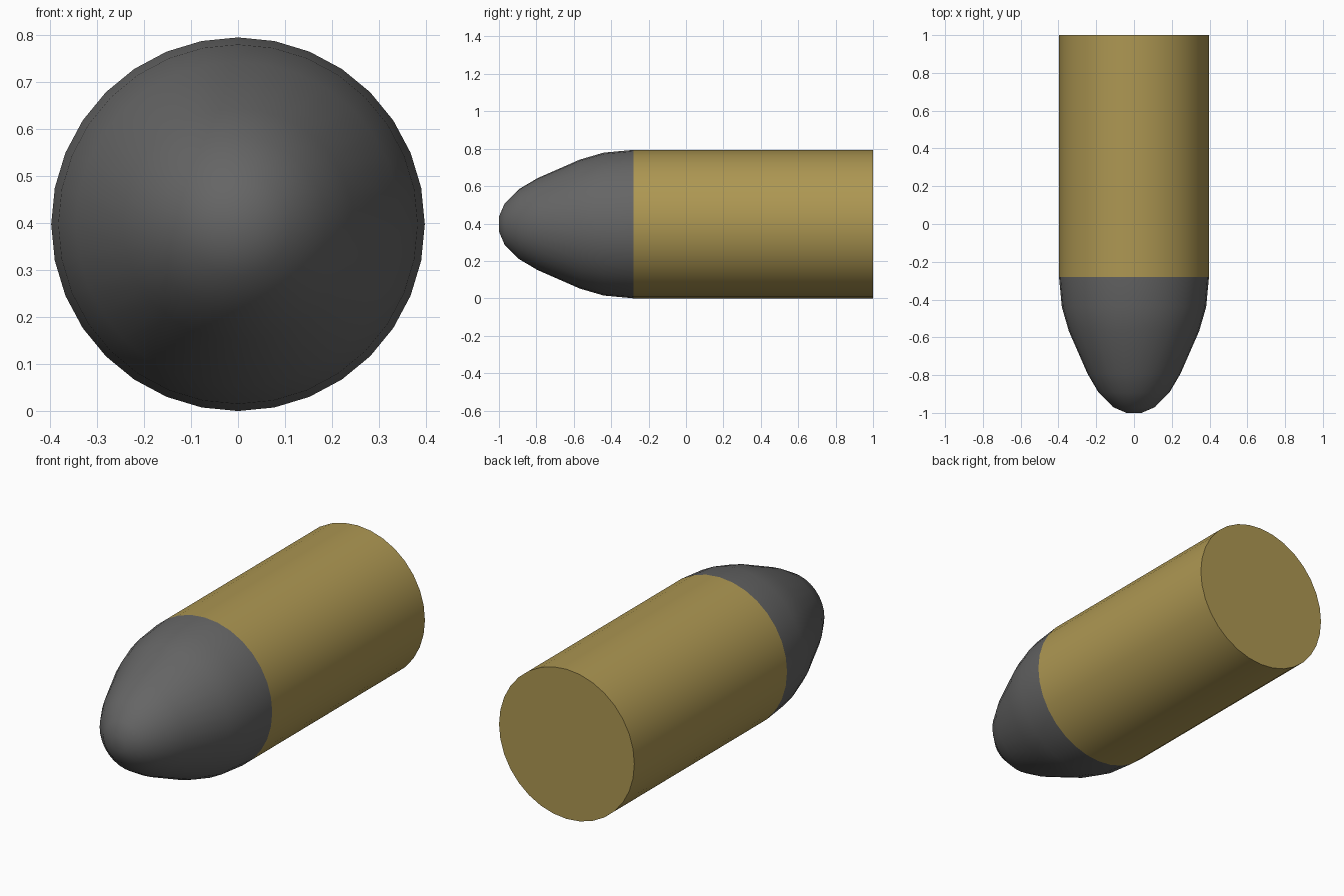
import bpy, math

if "Cube" in bpy.data.objects:
    bpy.data.objects.remove(bpy.data.objects["Cube"])

SIDES = 32
R = 0.397


def material(name, colour):
    m = bpy.data.materials.new(name)
    m.diffuse_color = (*colour, 1)
    m.use_nodes = True
    m.node_tree.nodes["Principled BSDF"].inputs["Base Color"].default_value = m.diffuse_color
    return m


def lathe(name, profile, mat, cap_front, cap_back):
    """Revolve (y, radius) points about the horizontal long axis."""
    verts, faces = [], []
    for y, r in profile:
        for i in range(SIDES):
            a = 2 * math.pi * i / SIDES
            verts.append((r * math.sin(a), y, R + r * math.cos(a)))
    for k in range(len(profile) - 1):
        for i in range(SIDES):
            j = (i + 1) % SIDES
            a, b = k * SIDES, (k + 1) * SIDES
            faces.append((a + i, a + j, b + j, b + i))
    last = (len(profile) - 1) * SIDES
    if cap_front:
        faces.append(tuple(reversed(range(SIDES))))
    if cap_back:
        faces.append(tuple(range(last, last + SIDES)))
    mesh = bpy.data.meshes.new(name)
    mesh.from_pydata(verts, [], faces)
    mesh.materials.append(mat)
    obj = bpy.data.objects.new(name, mesh)
    bpy.context.collection.objects.link(obj)
    bpy.ops.object.select_all(action='DESELECT')
    obj.select_set(True)
    bpy.context.view_layer.objects.active = obj
    bpy.ops.object.shade_smooth_by_angle(angle=math.radians(50))
    return obj


# Straight brass casing with a flat back
lathe("casing", [(-0.28, R), (1.0, R)],
      material("brass", (0.42, 0.31, 0.085)), False, True)

# Rounded dark nose
lathe("nose", [(-1.0, 0.04), (-0.97, 0.11), (-0.893, 0.187), (-0.793, 0.246),
               (-0.567, 0.345), (-0.44, 0.382), (-0.28, R)],
      material("lead", (0.13, 0.13, 0.13)), True, False)
